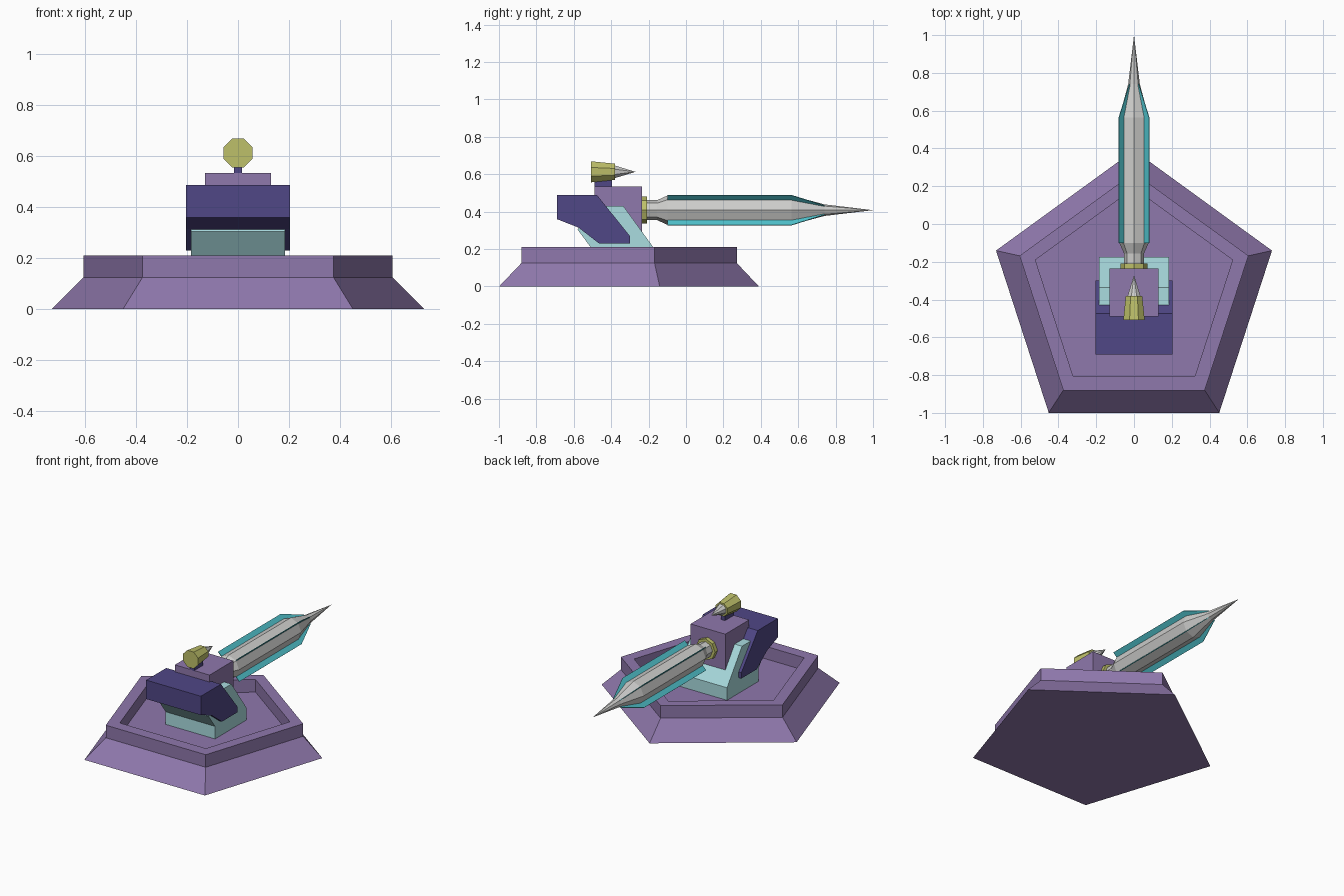
import bpy, bmesh, math

default = bpy.data.objects.get("Cube")
if default:
    bpy.data.objects.remove(default, do_unlink=True)


def linear(c):
    c /= 255
    return c / 12.92 if c <= 0.04045 else ((c + 0.055) / 1.055) ** 2.4


def material(name, r, g, b):
    m = bpy.data.materials.new(name)
    m.use_nodes = True
    col = (linear(r), linear(g), linear(b), 1)
    m.diffuse_color = col
    m.node_tree.nodes["Principled BSDF"].inputs["Base Color"].default_value = col
    return m


purple = material("purple", 143, 120, 172)
navy = material("navy", 80, 71, 134)
pale_teal = material("pale teal", 170, 220, 224)
bright_teal = material("bright teal", 80, 194, 204)
grey = material("light grey", 205, 205, 203)
yellow = material("olive yellow", 190, 192, 106)


def finish(name, bm, mat):
    bmesh.ops.recalc_face_normals(bm, faces=bm.faces)
    me = bpy.data.meshes.new(name)
    bm.to_mesh(me)
    bm.free()
    me.materials.append(mat)
    ob = bpy.data.objects.new(name, me)
    bpy.context.collection.objects.link(ob)
    return ob


def loft(name, rings, mat):
    """Skin a list of equal-sized point rings and cap both ends."""
    bm = bmesh.new()
    loops = [[bm.verts.new(p) for p in ring] for ring in rings]
    n = len(loops[0])
    for a, b in zip(loops, loops[1:]):
        for i in range(n):
            j = (i + 1) % n
            bm.faces.new((a[i], a[j], b[j], b[i]))
    bm.faces.new(loops[0])
    bm.faces.new(loops[-1])
    bmesh.ops.remove_doubles(bm, verts=bm.verts, dist=1e-5)
    return finish(name, bm, mat)


def side_profile(name, pts, half, mat):
    """Extrude a (y, z) outline symmetrically across x."""
    return loft(name, [[(x, y, z) for y, z in pts] for x in (-half, half)], mat)


def box(name, half, y0, y1, z0, z1, mat):
    return side_profile(name, [(y0, z0), (y1, z0), (y1, z1), (y0, z1)], half, mat)


def turned(name, stations, z, mat, phase=0.0):
    """Eight-sided body along y from (y, radius) stations."""
    angles = [math.pi / 4 * (i + phase) for i in range(8)]
    rings = [[(r * math.cos(a), y, z + r * math.sin(a)) for a in angles]
             for y, r in stations]
    return loft(name, rings, mat)


def pentagon(r, cy, z):
    return [(r * math.sin(k * math.tau / 5), cy + r * math.cos(k * math.tau / 5), z)
            for k in range(5)]


# Five-sided pedestal with a recessed floor
loft("pedestal", [pentagon(0.768, -0.378, 0), pentagon(0.637, -0.365, 0.125),
                  pentagon(0.637, -0.365, 0.21), pentagon(0.549, -0.36, 0.21),
                  pentagon(0.549, -0.36, 0.125)], purple)

# Leaning mount
side_profile("mount", [(-0.51, 0.125), (-0.175, 0.125), (-0.175, 0.21), (-0.335, 0.43),
                       (-0.46, 0.43), (-0.58, 0.305), (-0.51, 0.21)], 0.185, pale_teal)

# Armoured counterweight
side_profile("counterweight", [(-0.69, 0.36), (-0.575, 0.315), (-0.465, 0.23), (-0.30, 0.23),
                               (-0.30, 0.27), (-0.475, 0.488), (-0.69, 0.488)], 0.205, navy)

# Breech block
box("breech_block", 0.13, -0.49, -0.235, 0.2, 0.535, purple)

# Barrel with collar
AXIS = 0.408
turned("barrel_collar", [(-0.24, 0.072), (-0.208, 0.072)], AXIS, yellow)
turned("barrel", [(-0.21, 0.053), (-0.155, 0.053), (-0.10, 0.078), (0.565, 0.078),
                  (0.74, 0.031), (1.0, 0)], AXIS, grey)

# Four thin diagonal fins
FIN = [(-0.10, 0.02), (-0.10, 0.113), (0.565, 0.113), (0.74, 0.036), (0.74, 0.01)]
for k, label in enumerate(("upper_left", "upper_right", "lower_right", "lower_left")):
    a = math.pi / 4 + k * math.pi / 2
    c, s = math.cos(a), math.sin(a)
    loft("fin_" + label, [[(c * r - s * t, y, AXIS + s * r + c * t) for y, r in FIN]
                          for t in (-0.002, 0.002)], bright_teal)

# Aiming sight
box("sight_stem", 0.016, -0.49, -0.395, 0.53, 0.58, navy)
turned("sight_body", [(-0.508, 0.061), (-0.38, 0.047)], 0.613, yellow, 0.5)
turned("sight_tip", [(-0.385, 0.038), (-0.27, 0)], 0.613, grey, 0.5)
